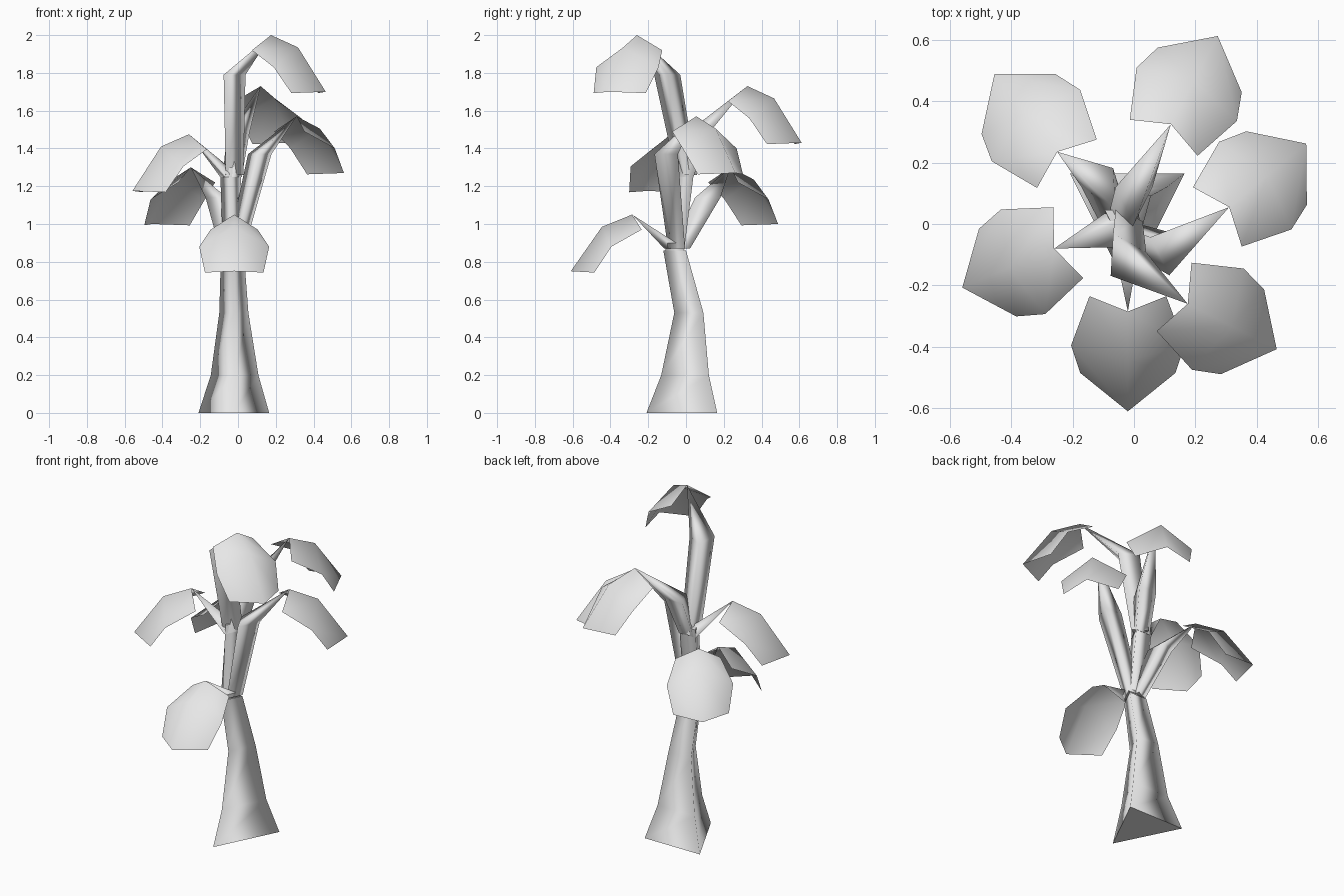
import bpy, bmesh, math
from mathutils import Vector, Matrix

if "Cube" in bpy.data.objects:
    bpy.data.objects.remove(bpy.data.objects["Cube"], do_unlink=True)

grey = bpy.data.materials.new("plain_grey")
grey.use_nodes = True
grey.diffuse_color = (0.8, 0.8, 0.8, 1)
grey.node_tree.nodes["Principled BSDF"].inputs["Base Color"].default_value = (0.8, 0.8, 0.8, 1)


def finish(bm, name):
    for face in bm.faces:
        face.smooth = True
    mesh = bpy.data.meshes.new(name)
    bm.to_mesh(mesh)
    bm.free()
    mesh.materials.append(grey)
    obj = bpy.data.objects.new(name, mesh)
    bpy.context.collection.objects.link(obj)
    return obj


def three_sided(name, rings, tip=None, turn=0):
    """Loft triangular rings (x, y, z, half width), closed by a cap or a point."""
    bm = bmesh.new()
    spin = Matrix.Rotation(math.radians(turn), 3, "Z")
    loops = []
    for x, y, z, w in rings:
        corners = [Vector((-w, w, 0)), Vector((0, -w, 0)), Vector((w, w, 0))]
        loops.append([bm.verts.new(Vector((x, y, z)) + spin @ c) for c in corners])
    for low, high in zip(loops, loops[1:]):
        for i in range(3):
            j = (i + 1) % 3
            bm.faces.new((low[i], low[j], high[j], high[i]))
    caps = [bm.faces.new(loops[0][::-1])]
    if tip:
        point = bm.verts.new(tip)
        for i in range(3):
            bm.faces.new((loops[-1][i], loops[-1][(i + 1) % 3], point))
    else:
        caps.append(bm.faces.new(loops[-1]))
    for cap in caps:
        for edge in cap.edges:
            edge.smooth = False
    return finish(bm, name)


def leaf(name, apex, heading):
    """Drooping leaf: a ridge and two lower side edges, as a two by two quad sheet."""
    ridge = [(0, 0), (0.16, -0.065), (0.325, -0.30)]
    side = [(-0.05, 0.125, -0.08), (0.11, 0.185, -0.17), (0.2, 0.155, -0.307)]
    bm = bmesh.new()
    place = Matrix.Translation(apex) @ Matrix.Rotation(math.radians(heading), 4, "Z")
    right = [bm.verts.new(place @ Vector((r, -w, z))) for r, w, z in side]
    middle = [bm.verts.new(place @ Vector((r, 0, z))) for r, z in ridge]
    left = [bm.verts.new(place @ Vector((r, w, z))) for r, w, z in side]
    for a, b in ((right, middle), (middle, left)):
        for i in range(2):
            bm.faces.new((a[i], a[i + 1], b[i + 1], b[i]))
    return finish(bm, name)


# Trunk, leaning towards the front near its top
three_sided("trunk", [(-0.022, -0.022, 0, 0.187), (-0.018, -0.005, 0.2, 0.126),
                      (-0.022, 0.015, 0.53, 0.077), (-0.03, -0.06, 0.86, 0.06)])

# Upper trunk, carrying the higher branches
three_sided("upper_trunk", [(-0.03, -0.06, 0.86, 0.05), (-0.04, -0.01, 1.3, 0.055)])

# Branches: rings from the fork to the knee, leaf position, leaf heading, turn
branches = {
    "front": ([(-0.025, -0.06, 0.87, 0.055)], (-0.02, -0.285, 1.05), -90, 0),
    "tall": ([(-0.04, -0.01, 1.26, 0.05), (-0.045, -0.115, 1.79, 0.062)],
             (0.175, -0.26, 2.0), -27, -30),
    "right": ([(-0.01, -0.05, 0.87, 0.045), (0.115, -0.105, 1.37, 0.062)],
              (0.31, 0.055, 1.57), 39.5, 0),
    "back_right": ([(-0.03, -0.01, 1.25, 0.05), (0.0, 0.06, 1.48, 0.06)],
                   (0.12, 0.325, 1.73), 62, 0),
    "back_left": ([(-0.035, -0.04, 0.87, 0.045), (-0.09, 0.1, 1.14, 0.06)],
                  (-0.25, 0.235, 1.30), 129, 30),
    "left": ([(-0.04, -0.02, 1.25, 0.055)], (-0.26, -0.08, 1.475), 203, 0),
}
for name, (rings, apex, heading, turn) in branches.items():
    three_sided(name + "_branch", rings, apex, turn)
    leaf(name + "_leaf", apex, heading)
